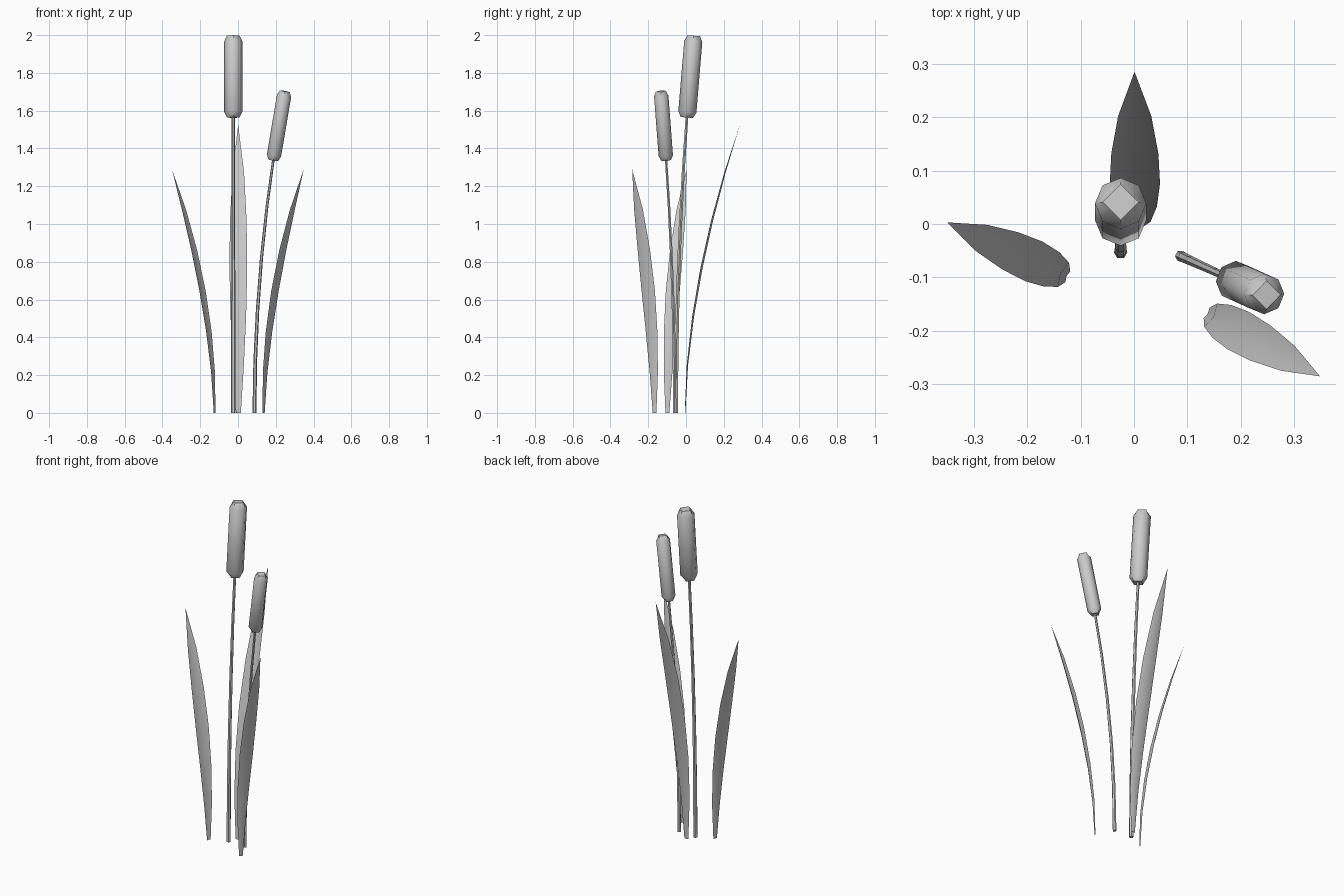
import bpy, bmesh, math
from mathutils import Vector

if "Cube" in bpy.data.objects:
    bpy.data.objects.remove(bpy.data.objects["Cube"])


def finish(name, bm):
    bmesh.ops.recalc_face_normals(bm, faces=bm.faces)
    mesh = bpy.data.meshes.new(name)
    bm.to_mesh(mesh)
    bm.free()
    ob = bpy.data.objects.new(name, mesh)
    bpy.context.collection.objects.link(ob)
    bpy.ops.object.select_all(action='DESELECT')
    ob.select_set(True)
    bpy.context.view_layer.objects.active = ob
    bpy.ops.object.shade_smooth_by_angle(angle=math.radians(46))
    return ob


def bend(base, tip, t, power):
    # Point on a plant axis that leans outward more and more with height
    base, tip = Vector(base), Vector(tip)
    p = base.lerp(tip, t ** power)
    p.z = base.z + (tip.z - base.z) * t
    return p


def ring(bm, centre, axis, radius, sides, diamond=False):
    v = axis.cross(Vector((1, 0, 0))).normalized()
    u = v.cross(axis).normalized()
    out = []
    for i in range(sides):
        a = 2 * math.pi * i / sides
        r = radius * (math.cos(math.pi / 4) if diamond and i % 2 else 1)
        out.append(bm.verts.new(centre + u * r * math.cos(a) + v * r * math.sin(a)))
    return out


def skin(bm, rings):
    n = len(rings[0])
    for a, b in zip(rings, rings[1:]):
        for i in range(n):
            bm.faces.new((a[i], a[(i + 1) % n], b[(i + 1) % n], b[i]))
    bm.faces.new(rings[0][::-1])
    bm.faces.new(rings[-1])


def reed(label, base, tip, neck, r_stem, r_head):
    # Thin curved stem
    bm = bmesh.new()
    rings = []
    for i in range(6):
        t = i / 5
        p = bend(base, tip, t * (neck + 0.02), 2)
        rings.append(ring(bm, p, Vector((0, 0, 1)), r_stem * (1 - 0.35 * t), 6))
    skin(bm, rings)
    finish(label + "_stem", bm)

    # Seed head: eight-sided body with chamfered, diamond-capped ends
    bm = bmesh.new()
    lo, hi = bend(base, tip, neck, 2), Vector(tip)
    axis = (hi - lo).normalized()
    rings = [ring(bm, lo.lerp(hi, s), axis, r_head * k, 8, d) for s, k, d in
             ((0, 0.68, True), (0.07, 1, False), (0.93, 1, False), (1, 0.70, True))]
    skin(bm, rings)
    finish(label + "_seed_head", bm)


def leaf(name, base, tip, size):
    # Folded blade: two edges and a midrib, meeting at the tip
    widths = (0.013, 0.029, 0.041, 0.047, 0.044, 0.031)
    out = Vector(tip) - Vector(base)
    out.z = 0
    out.normalize()
    side = Vector((-out.y, out.x, 0))
    bm = bmesh.new()
    rows = []
    for i, w in enumerate(widths):
        p = bend(base, tip, i / 6, 1.75)
        w *= size
        fold = out * w * 0.12
        rows.append([bm.verts.new(q) for q in
                     (p - side * w - fold, p + fold, p + side * w - fold)])
    for a, b in zip(rows, rows[1:]):
        for j in range(2):
            bm.faces.new((a[j], a[j + 1], b[j + 1], b[j]))
    end = bm.verts.new(tip)
    for j in range(2):
        bm.faces.new((rows[-1][j], rows[-1][j + 1], end))
    finish(name, bm)


reed("tall", (-0.025, -0.053, 0), (-0.025, 0.041, 1.997), 0.783, 0.0125, 0.048)
reed("short", (0.087, -0.06, 0), (0.248, -0.133, 1.703), 0.785, 0.0105, 0.038)

leaf("back_leaf", (0.002, -0.005, 0), (0.001, 0.285, 1.525), 1.0)
leaf("left_leaf", (-0.125, -0.098, 0), (-0.35, 0.003, 1.29), 0.86)
leaf("right_leaf", (0.137, -0.167, 0), (0.348, -0.285, 1.29), 0.86)
